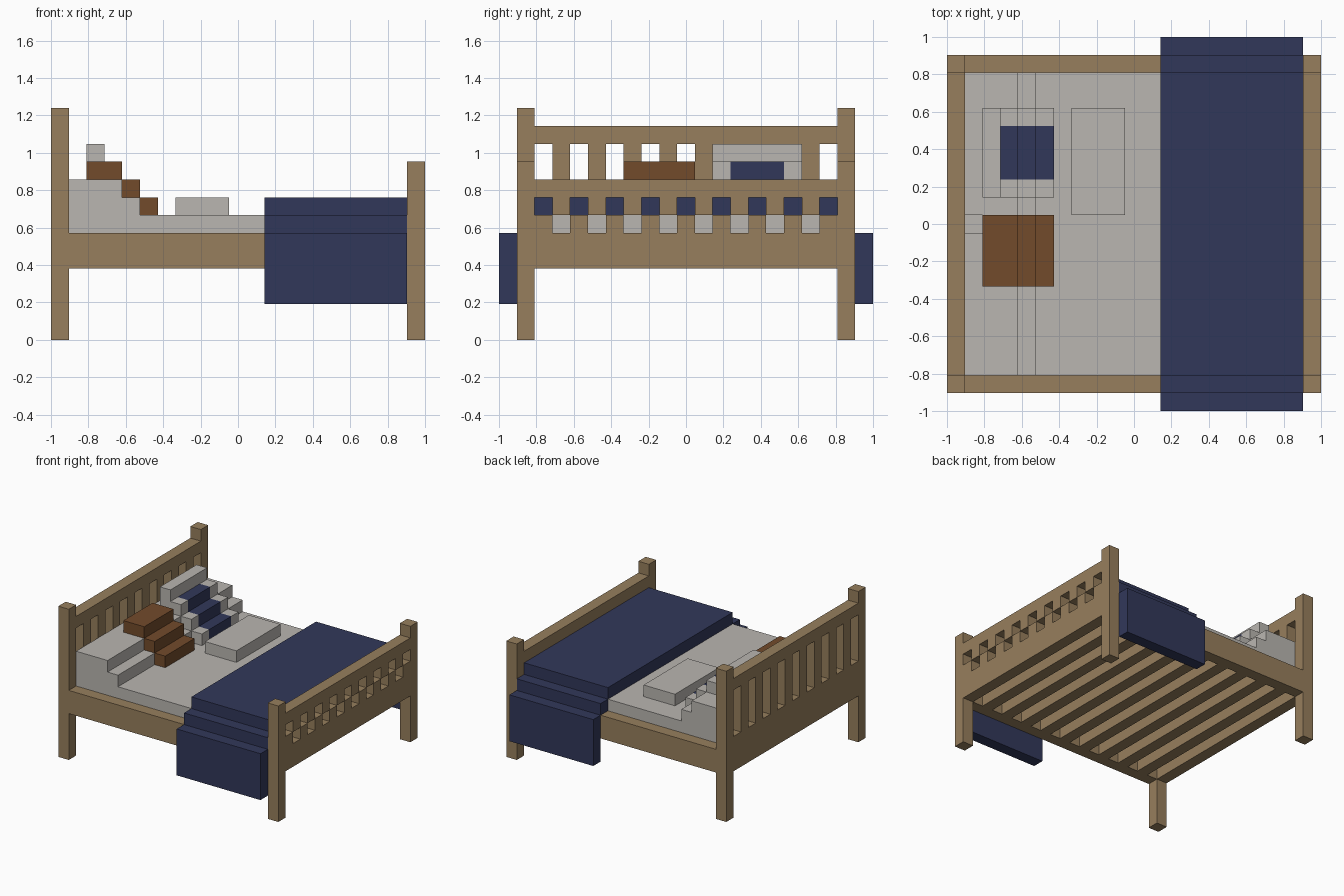
import bpy
import bmesh
from mathutils import Matrix, Vector

if "Cube" in bpy.data.objects:
    bpy.data.objects.remove(bpy.data.objects["Cube"])

N = 21            # blocks along the longest side
U = 2 / N         # size of one block


def material(name, color):
    m = bpy.data.materials.new(name)
    m.use_nodes = True
    m.diffuse_color = (*color, 1)
    m.node_tree.nodes["Principled BSDF"].inputs["Base Color"].default_value = (*color, 1)
    return m


WOOD = material("oak wood", (0.31, 0.212, 0.11))
LINEN = material("pale linen", (0.49, 0.468, 0.44))
NAVY = material("navy cloth", (0.031, 0.039, 0.102))
BROWN = material("brown cloth", (0.171, 0.07, 0.024))


def part(name, mat, boxes):
    """Make one object from block-grid boxes given as (x range, y range, z range)."""
    bm = bmesh.new()
    for box in boxes:
        lo, hi = Vector([r[0] for r in box]), Vector([r[1] for r in box])
        mid = (lo + hi) / 2 - Vector((N / 2, N / 2, 0))
        bmesh.ops.create_cube(bm, size=1, matrix=Matrix.Translation(mid * U)
                              @ Matrix.Diagonal((*((hi - lo) * U), 1)))
    mesh = bpy.data.meshes.new(name)
    bm.to_mesh(mesh)
    bm.free()
    mesh.materials.append(mat)
    obj = bpy.data.objects.new(name, mesh)
    bpy.context.collection.objects.link(obj)
    return obj


def flip(r):
    """Mirror a y range across the middle of the bed."""
    return (N - r[1], N - r[0])


def pair(name, mat, boxes):
    part("front_" + name, mat, boxes)
    part("back_" + name, mat, [(x, flip(y), z) for x, y, z in boxes])


def one(i):
    return (i, i + 1)


HEAD, FOOT = one(0), one(20)
INNER_X, INNER_Y = (1, 20), (2, 19)
EVEN, ODD = range(2, 19, 2), range(3, 18, 2)

# Posts and side rails
pair("head_post", WOOD, [(HEAD, one(1), (0, 13))])
pair("foot_post", WOOD, [(FOOT, one(1), (0, 10))])
pair("side_rail", WOOD, [(INNER_X, one(1), (4, 6))])

# Headboard with tall upright slats
part("headboard", WOOD,
     [(HEAD, INNER_Y, (4, 7)), (HEAD, INNER_Y, (11, 12))]
     + [(HEAD, one(i), (7, 11)) for i in ODD])

# Footboard with two staggered rows of openings
part("footboard", WOOD,
     [(FOOT, INNER_Y, (4, 6)), (FOOT, INNER_Y, (8, 9))]
     + [(FOOT, one(i), (6, 7)) for i in EVEN]
     + [(FOOT, one(i), (7, 8)) for i in ODD])

# Slats under the mattress
part("bed_slats", WOOD, [(one(i), INNER_Y, (4, 5)) for i in EVEN])

# Mattress and the two stepped pillows
part("mattress", LINEN, [(INNER_X, INNER_Y, (5, 7))])
pair("pillow", LINEN, [((1, 4), (2, 10), (7, 9)), (one(4), (2, 10), (7, 8))])

# Blanket draped over both sides
BX = (12, 20)
part("blanket_top", NAVY, [(BX, INNER_Y, (7, 8))])
pair("blanket_drape", NAVY, [(BX, one(1), (6, 7)), (BX, one(0), (2, 6))])

# Brown cushion leaning on the pillows
part("brown_cushion", BROWN,
     [((2, 4), (7, 11), (9, 10)), (one(4), (7, 11), (8, 9)), (one(5), (7, 11), (7, 8))])

# Pale cushion with a navy centre panel
STEPS = [(one(3 + k), one(9 - k)) for k in range(3)]
part("cushion_border", LINEN,
     [(one(2), (12, 17), (9, 11))]
     + [(x, one(y), z) for x, z in STEPS for y in (12, 16)])
part("cushion_panel", NAVY, [(x, (13, 16), z) for x, z in STEPS])

# Small cushion lying flat
part("flat_cushion", LINEN, [((7, 10), (11, 17), (7, 8))])
